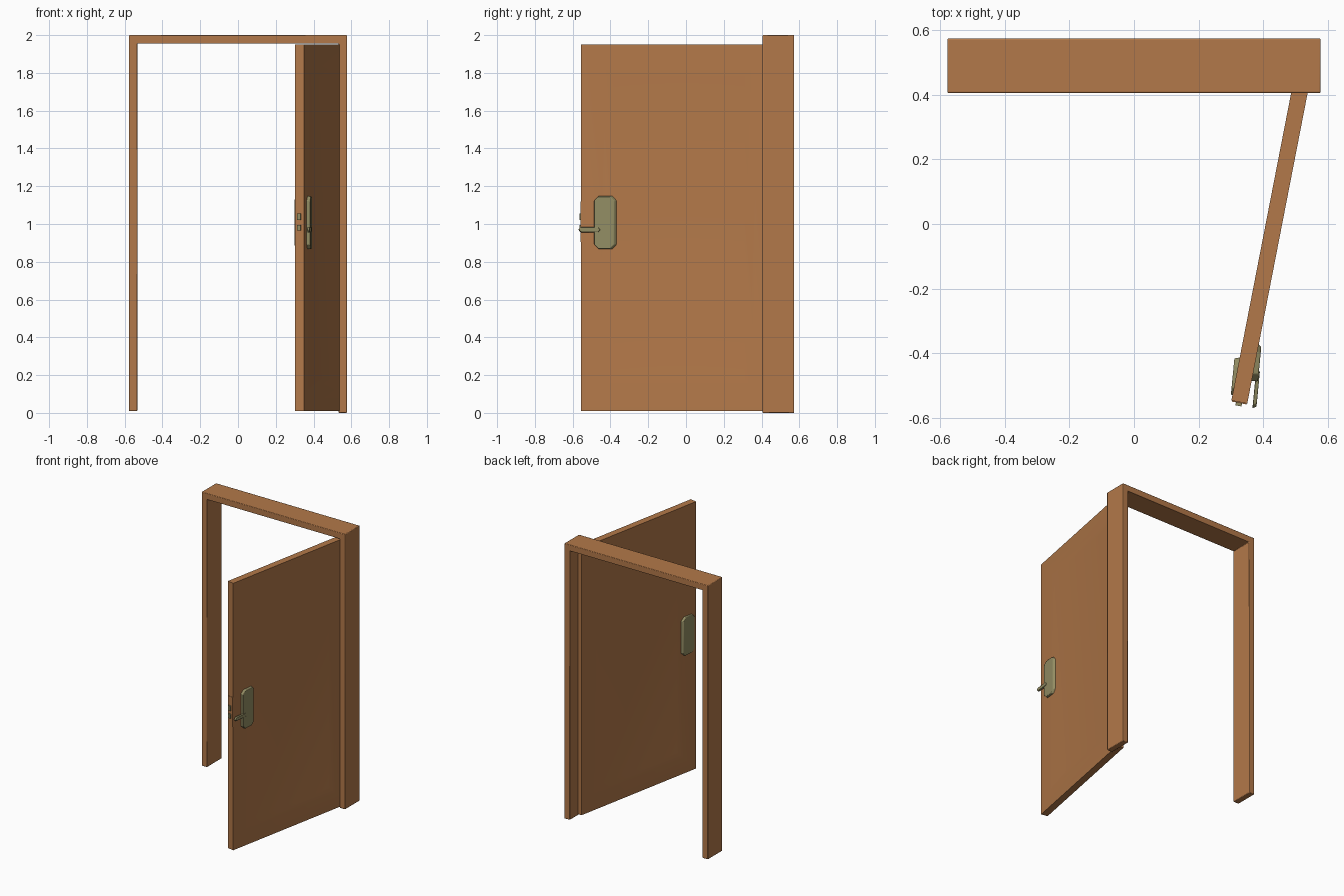
import bpy, bmesh, math
from mathutils import Matrix, Vector

if "Cube" in bpy.data.objects:
    bpy.data.objects.remove(bpy.data.objects["Cube"])


def material(name, rgb):
    m = bpy.data.materials.new(name)
    m.diffuse_color = (*rgb, 1)
    m.use_nodes = True
    m.node_tree.nodes["Principled BSDF"].inputs["Base Color"].default_value = m.diffuse_color
    return m


WOOD = material("warm wood", (0.45, 0.19, 0.067))
BRASS = material("dull brass", (0.29, 0.265, 0.125))


def finish(name, bm, mat, matrix=Matrix(), bevel=0.0):
    bmesh.ops.recalc_face_normals(bm, faces=bm.faces)
    me = bpy.data.meshes.new(name)
    bm.to_mesh(me)
    bm.free()
    ob = bpy.data.objects.new(name, me)
    bpy.context.collection.objects.link(ob)
    me.materials.append(mat)
    ob.matrix_world = matrix
    if bevel:
        mod = ob.modifiers.new("soft edges", 'BEVEL')
        mod.width, mod.segments = bevel, 2
    bpy.ops.object.select_all(action='DESELECT')
    ob.select_set(True)
    bpy.context.view_layer.objects.active = ob
    bpy.ops.object.shade_smooth_by_angle(angle=math.radians(35))
    return ob


def loft(ring_a, ring_b):
    """Closed solid between two rings of equal point count."""
    bm = bmesh.new()
    a = [bm.verts.new(p) for p in ring_a]
    b = [bm.verts.new(p) for p in ring_b]
    bm.faces.new(a)
    bm.faces.new(b)
    for i in range(len(a)):
        j = (i + 1) % len(a)
        bm.faces.new((a[i], a[j], b[j], b[i]))
    return bm


def box(lo, hi):
    ring = [(lo[0], lo[1]), (hi[0], lo[1]), (hi[0], hi[1]), (lo[0], hi[1])]
    return loft([(x, y, lo[2]) for x, y in ring], [(x, y, hi[2]) for x, y in ring])


def chamfered(x, y0, y1, z0, z1, c):
    """Octagonal outline in the yz plane."""
    return [(x, y0 + c, z0), (x, y1 - c, z0), (x, y1, z0 + c), (x, y1, z1 - c),
            (x, y1 - c, z1), (x, y0 + c, z1), (x, y0, z1 - c), (x, y0, z0 + c)]


# Door frame: an upside-down U extruded through the wall
U = [(-0.577, 0.01), (-0.577, 2), (0.577, 2), (0.577, 0),
     (0.533, 0), (0.533, 1.955), (-0.533, 1.955), (-0.533, 0.01)]
finish("door_frame", loft([(x, 0.405, z) for x, z in U], [(x, 0.573, z) for x, z in U]),
       WOOD, bevel=0.004)

# Open door leaf, with a shallow sunken panel on both faces
SWING = Matrix.Translation((0.35, -0.555, 0)) @ Matrix.Rotation(-math.radians(11), 4, 'Z')
bm = box((-0.05, 0, 0.01), (0, 1.05, 1.95))
bmesh.ops.recalc_face_normals(bm, faces=bm.faces)
sides = [f for f in bm.faces if abs(f.normal.x) > 0.9]
bmesh.ops.inset_individual(bm, faces=sides, thickness=0.16)
bmesh.ops.inset_individual(bm, faces=sides, thickness=0.08, depth=-0.004)
finish("door_leaf", bm, WOOD, SWING)

# Lock plate and bolts on the free edge
finish("lock_plate", box((-0.048, -0.003, 0.905), (-0.002, 0.01, 1.12)), WOOD, SWING)
for name, z0, z1 in (("latch", 1.02, 1.055), ("dead_bolt", 0.965, 0.995)):
    finish(name, box((-0.035, -0.012, z0), (-0.016, 0.01, z1)), BRASS, SWING)

# Handle plates, turned slightly against the door
TURN = Matrix.Rotation(-math.radians(5.5), 4, 'Z')
right = Matrix.Translation((0.386, -0.425, 0)) @ TURN
left = Matrix.Translation((0.306, -0.47, 0)) @ TURN
finish("outer_handle_plate",
       loft(chamfered(-0.02, -0.063, 0.066, 0.865, 1.15, 0.025),
            chamfered(0.003, -0.061, 0.045, 0.87, 1.145, 0.022)), BRASS, right, 0.003)
finish("inner_handle_plate",
       loft(chamfered(0.02, -0.06, 0.06, 0.865, 1.15, 0.025),
            chamfered(-0.001, -0.058, 0.055, 0.87, 1.145, 0.022)), BRASS, left, 0.003)

# Tapered lever reaching past the door edge
finish("outer_lever",
       loft(chamfered(-0.006, -0.145, -0.03, 0.955, 0.985, 0.012),
            chamfered(0.006, -0.14, -0.03, 0.958, 0.982, 0.010)), BRASS, right, 0.002)
